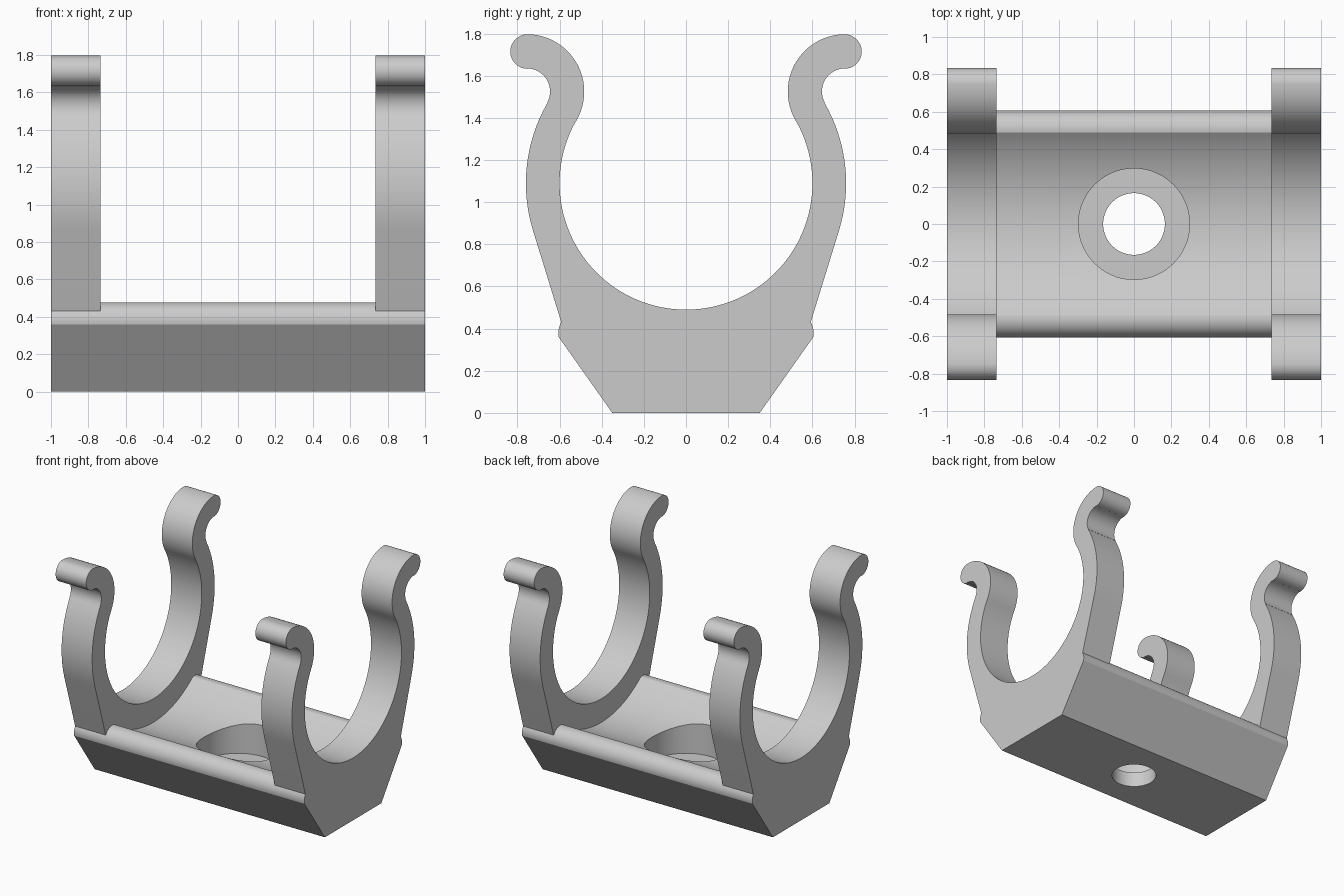
import bpy, bmesh, math

if "Cube" in bpy.data.objects:
    bpy.data.objects.remove(bpy.data.objects["Cube"])

IN = 0.735          # inner side of each clip
AXIS = 1.09         # height of the held tube's axis
HOOK = (0.755, 1.525)


def arc(cy, cz, r, a0, a1, n):
    """Points (y, z) along an arc, angles in degrees."""
    out = []
    for i in range(n + 1):
        a = math.radians(a0 + (a1 - a0) * i / n)
        out.append((cy + r * math.cos(a), cz + r * math.sin(a)))
    return out


def mirror(pts):
    return [(-y, z) for y, z in reversed(pts)]


# Base outline: foot corner, lip below and above the arm joint, trough
foot = [(0.35, 0.0)]
lip_low = arc(0.508, 0.38, 0.098, -12, 31, 5)
lip_top = arc(0.508, 0.38, 0.098, 31, 100.6, 9)
ly, lz = lip_top[-1]
trough_r = math.hypot(ly, AXIS - lz)
half = math.degrees(math.asin(ly / trough_r))
trough = arc(0, AXIS, trough_r, -90 + half, -90 - half, 40)
base_top = lip_top + trough[1:-1] + mirror(lip_top)

# Arm outline: outer flank, hook inside, round tip, hook outside, tube seat
arm = arc(0, AXIS, 0.76, -17, 30, 16)
arm += arc(*HOOK, 0.11, 210, 93, 14)
arm += arc(0.752, 1.715, 0.082, -90, 90, 16)
arm += arc(*HOOK, 0.272, 91, 210, 24)
seat = arc(0, AXIS, 0.6, 30, -210, 80)
upper = arm + seat[1:-1] + mirror(arm)

low_right = foot + lip_low
low_left = mirror(low_right)
clip_outline = low_right + upper + low_left
arm_outline = [lip_low[-1]] + upper + [low_left[0]] + mirror(base_top)[1:-1][::1]
base_outline = low_right + base_top[1:-1] + low_left

bm = bmesh.new()


def sweep(outline, x0, x1):
    n = len(outline)
    a, b = ([bm.verts.new((x, *p)) for p in outline] for x in (x0, x1))
    for i in range(n):
        j = (i + 1) % n
        bm.faces.new((a[i], a[j], b[j], b[i]))


def cap(outline, x):
    bm.faces.new([bm.verts.new((x, *p)) for p in outline])


# Left arm joint to right arm joint runs along the trough
arm_outline = [lip_low[-1]] + upper + [low_left[0]] + list(reversed(base_top[1:-1]))

# Holder body: channel between two clips, welded into one shell
sweep(base_outline, -IN, IN)
for s in (-1, 1):
    sweep(clip_outline, s * IN, s)
    cap(clip_outline, s)
    cap(arm_outline, s * IN)
bmesh.ops.remove_doubles(bm, verts=bm.verts, dist=0.0005)
bmesh.ops.recalc_face_normals(bm, faces=bm.faces)
mesh = bpy.data.meshes.new("clip_holder")
bm.to_mesh(mesh)
bm.free()
body = bpy.data.objects.new("clip_holder", mesh)
bpy.context.collection.objects.link(body)

grey = bpy.data.materials.new("light grey")
grey.diffuse_color = (0.6, 0.6, 0.6, 1)
grey.use_nodes = True
grey.node_tree.nodes["Principled BSDF"].inputs["Base Color"].default_value = grey.diffuse_color
mesh.materials.append(grey)

# Screw hole and its counterbore
bpy.context.view_layer.objects.active = body
for name, r, z0 in (("screw_hole", 0.165, -0.3), ("counterbore", 0.297, 0.12)):
    bpy.ops.mesh.primitive_cylinder_add(vertices=64, radius=r, depth=1,
                                        location=(0, 0, z0 + 0.5))
    cutter = bpy.context.object
    cutter.name = name
    cutter.data.materials.append(grey)
    mod = body.modifiers.new(name, 'BOOLEAN')
    mod.operation, mod.solver, mod.object = 'DIFFERENCE', 'EXACT', cutter
    bpy.context.view_layer.objects.active = body
    bpy.ops.object.modifier_apply(modifier=name)
    bpy.data.objects.remove(cutter)

bpy.ops.object.select_all(action='DESELECT')
body.select_set(True)
bpy.context.view_layer.objects.active = body
bpy.ops.object.shade_smooth_by_angle(angle=math.radians(25))
